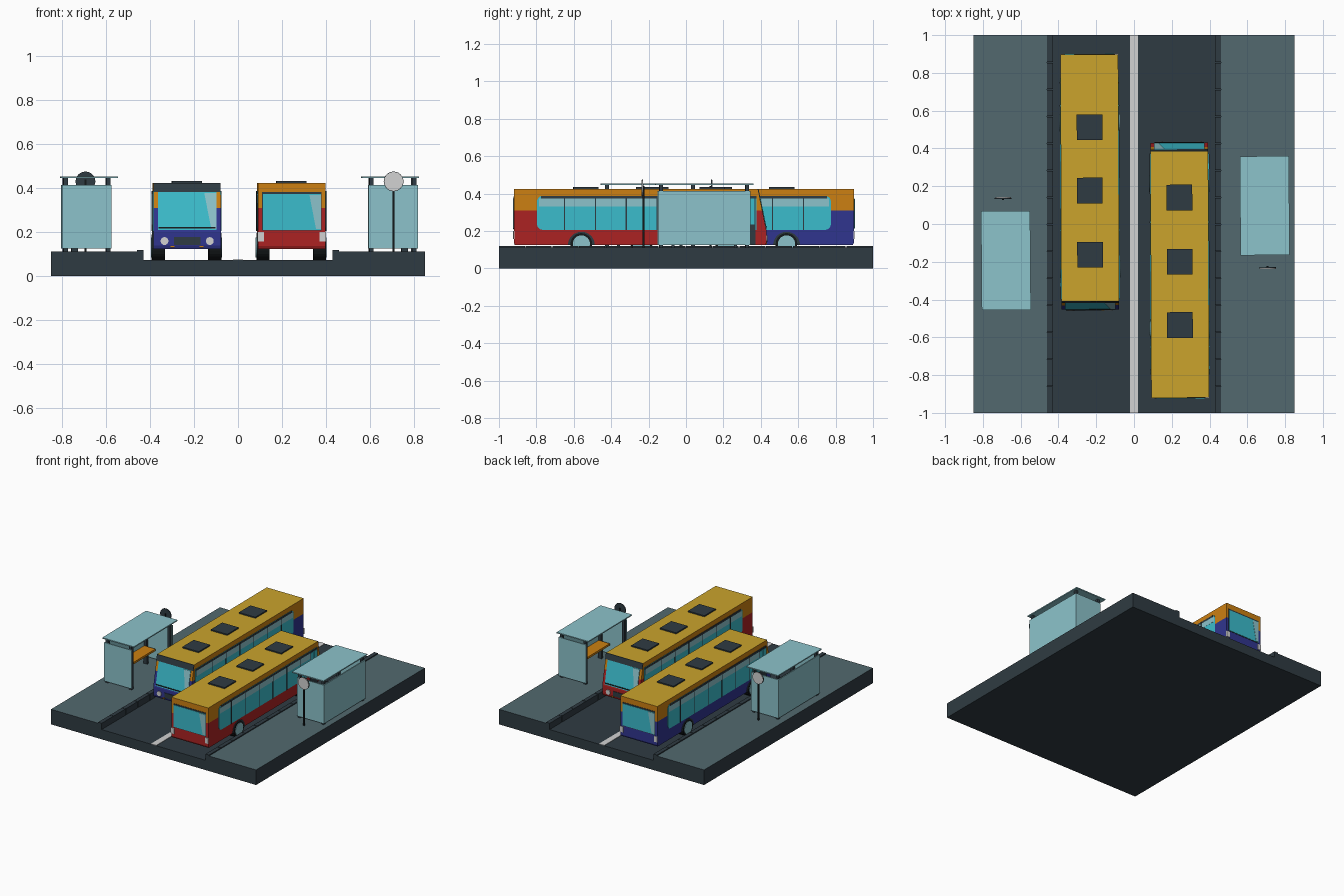
import bpy, bmesh, math
from mathutils import Matrix, Vector

if "Cube" in bpy.data.objects:
    bpy.data.objects.remove(bpy.data.objects["Cube"])


def material(name, hexcol):
    lin = []
    for i in (0, 2, 4):
        c = int(hexcol[i:i + 2], 16) / 255
        lin.append(c / 12.92 if c <= 0.04045 else ((c + 0.055) / 1.055) ** 2.4)
    m = bpy.data.materials.new(name)
    m.diffuse_color = (*lin, 1)
    m.use_nodes = True
    m.node_tree.nodes["Principled BSDF"].inputs["Base Color"].default_value = m.diffuse_color
    return m


SLATE = material("dark_slate", "2f3b42")
PAVE = material("pavement_grey", "52696f")
WHITE = material("white", "d2d2d2")
BLACK = material("black", "14181a")
RED = material("red", "ac2222")
BLUE = material("blue", "30358f")
ORANGE = material("orange", "cc8012")
YELLOW = material("roof_yellow", "cba42c")
GLASS = material("cyan_glass", "3bbccc")
PALE = material("pale_glass", "8cc3cb")

M = Matrix.Identity(4)   # placement of the group being built


def finish(name, bm, *mats):
    bmesh.ops.recalc_face_normals(bm, faces=bm.faces)
    bm.transform(M)
    me = bpy.data.meshes.new(name)
    bm.to_mesh(me)
    bm.free()
    for m in mats:
        me.materials.append(m)
    ob = bpy.data.objects.new(name, me)
    bpy.context.collection.objects.link(ob)
    return ob


def prism_bm(pts, vec):
    """Polygon of 3D points extruded along a vector."""
    bm = bmesh.new()
    f = bm.faces.new([bm.verts.new(p) for p in pts])
    ext = bmesh.ops.extrude_face_region(bm, geom=[f], use_keep_orig=True)
    bmesh.ops.translate(bm, vec=Vector(vec), verts=[v for v in ext["geom"] if isinstance(v, bmesh.types.BMVert)])
    return bm


def prism(name, pts, vec, mat):
    return finish(name, prism_bm(pts, vec), mat)


def box(name, x, y, z, mat):
    pts = [(x[0], y[0], z[0]), (x[1], y[0], z[0]), (x[1], y[1], z[0]), (x[0], y[1], z[0])]
    return prism(name, pts, (0, 0, z[1] - z[0]), mat)


def arc(cx, cy, r, a0, a1, n):
    return [(cx + r * math.cos(math.radians(a0 + (a1 - a0) * i / n)),
             cy + r * math.sin(math.radians(a0 + (a1 - a0) * i / n))) for i in range(n + 1)]


def disc(name, axis, c, r, depth, mat, n=24):
    """Cylinder starting at c, running by depth along x or y."""
    ring = arc(0, 0, r, 0, 360, n)[:-1]
    if axis == 'x':
        return prism(name, [(c[0], c[1] + a, c[2] + b) for a, b in ring], (depth, 0, 0), mat)
    return prism(name, [(c[0] + a, c[1], c[2] + b) for a, b in ring], (0, depth, 0), mat)


# ---- street ----
box("road_slab", (-0.85, 0.85), (-1, 1), (0, 0.073), SLATE)
box("centre_line", (-0.022, 0.022), (-1, 1), (0.073, 0.076), WHITE)
for s in (-1, 1):
    bm = prism_bm([(s * 0.46, -1, 0.073), (s * 0.85, -1, 0.073), (s * 0.85, 1, 0.073), (s * 0.46, 1, 0.073)],
                  (0, 0, 0.04))
    bmesh.ops.recalc_face_normals(bm, faces=bm.faces)
    for f in bm.faces:
        f.material_index = 1 if f.normal.z > 0.5 else 0
    finish("sidewalk", bm, SLATE, PAVE)
    pitch = 2 / 14
    for i in range(14):
        y = -1 + i * pitch
        box("curb_stone", (s * 0.43, s * 0.46), (y, y + pitch - (0.004 if i < 13 else 0)), (0.073, 0.12), SLATE)

# ---- bus, facing -y in its own frame ----
HW, HL = 0.153, 0.675
Z0, ZK, ZT = 0.124, 0.2, 0.425


def front_y(z):
    return -HL + max(0, z - ZK) / (ZT - ZK) * 0.046


def front_plate(name, xz, t, mat):
    prism(name, [(x, front_y(z) + 0.002, z) for x, z in xz], (0, -t - 0.002, 0), mat)


def rear_plate(name, xz, t, mat):
    prism(name, [(x, HL - 0.002, z) for x, z in xz], (0, t + 0.002, 0), mat)


def rect(a0, a1, b0, b1):
    return [(a0, b0), (a1, b0), (a1, b1), (a0, b1)]


def side_plate(name, s, yz, t, mat):
    prism(name, [(s * (HW - 0.002), y, z) for y, z in yz], (s * (t + 0.002), 0, 0), mat)


def bus(tag, paint):
    # body shell: lower paint, orange upper band, yellow roof
    prof = [(-HL + 0.006, Z0), (-HL, 0.14), (-HL, ZK), (front_y(ZT), ZT), (HL, ZT), (HL, 0.137), (HL - 0.006, Z0)]
    bm = prism_bm([(-HW, y, z) for y, z in prof], (2 * HW, 0, 0))
    bmesh.ops.bisect_plane(bm, geom=bm.verts[:] + bm.edges[:] + bm.faces[:],
                           plane_co=(0, 0, 0.31), plane_no=(0, 0, 1))
    for f in bm.faces:
        z = f.calc_center_median().z
        f.material_index = 2 if z > ZT - 0.001 else 1 if z > 0.31 else 0
    finish(tag + "_body", bm, paint, ORANGE, YELLOW)

    # roof hatches
    for y in (-0.385, -0.045, 0.29):
        box(tag + "_roof_hatch", (-0.068, 0.068), (y - 0.068, y + 0.068), (ZT, ZT + 0.009), SLATE)

    # windscreen, visor band and front details
    front_plate(tag + "_visor_band", rect(-HW, HW, 0.382, ZT), 0.003, SLATE)
    front_plate(tag + "_windscreen", rect(-0.133, 0.133, 0.21, 0.382), 0.003, GLASS)
    front_plate(tag + "_windscreen_glint", [(0.11, 0.215), (0.133, 0.215), (0.133, 0.378), (0.078, 0.378)], 0.005, PALE)
    front_plate(tag + "_wiper", rect(-0.13, 0.13, 0.217, 0.223), 0.007, BLACK)
    front_plate(tag + "_grille", rect(-0.06, 0.06, 0.142, 0.178), 0.004, SLATE)
    for s in (-1, 1):
        disc(tag + "_headlight", 'y', (s * 0.103, -HL, 0.16), 0.018, -0.006, WHITE, 16)
        front_plate(tag + "_indicator", rect(s * 0.066 - 0.009, s * 0.066 + 0.009, 0.131, 0.138), 0.004, ORANGE)

    # rear window and lamps
    rear_plate(tag + "_rear_frame", rect(-0.135, 0.135, 0.207, 0.384), 0.002, SLATE)
    rear_plate(tag + "_rear_window", rect(-0.132, 0.132, 0.211, 0.374), 0.004, GLASS)
    rear_plate(tag + "_rear_glint", [(-0.11, 0.215), (-0.132, 0.215), (-0.132, 0.37), (-0.08, 0.37)], 0.006, PALE)
    for s in (-1, 1):
        rear_plate(tag + "_rear_lamp", rect(s * 0.127, s * 0.155, 0.157, 0.2), 0.004, WHITE)

    # side windows with rounded rear corners
    for s in (-1, 1):
        yf, yr, z0, z1, r = -0.62, 0.552, 0.206, 0.388, 0.03
        outline = [(yf, z0)] + arc(yr - r, z0 + r, r, -90, 0, 5) + arc(yr - r, z1 - r, r, 0, 90, 5) + [(yf, z1)]
        side_plate(tag + "_side_window", s, outline, 0.003, GLASS)
        side_plate(tag + "_window_top_frame", s, rect(yf, yr - 0.022, 0.373, z1), 0.004, SLATE)
        side_plate(tag + "_upper_pane", s, rect(yf + 0.01, yr - 0.01, 0.332, 0.373), 0.004, PALE)
        for i in range(6):
            y = -0.42 + i * 0.165
            side_plate(tag + "_window_pillar", s, rect(y - 0.003, y + 0.003, z0, z1), 0.005, SLATE)
        # wheels and arches
        for y in (-0.46, 0.315):
            side_plate(tag + "_wheel_arch", s, arc(y, Z0, 0.072, 0, 180, 16), 0.003, SLATE)
            disc(tag + "_tyre", 'x', (s * 0.1, y, 0.131), 0.058, s * 0.057, BLACK)
            disc(tag + "_hub", 'x', (s * 0.157, y, 0.131), 0.046, s * 0.003, PALE)

    # kerb-side door
    side_plate(tag + "_door", -1, rect(-0.615, -0.535, Z0, 0.385), 0.006, SLATE)
    for y in (-0.611, -0.573):
        side_plate(tag + "_door_glass", -1, rect(y, y + 0.034, 0.235, 0.375), 0.008, GLASS)


M = Matrix.Translation((-0.234, 0.222, 0)) @ Matrix.Rotation(0.004, 4, 'Z')
bus("blue_bus", BLUE)
M = Matrix.Translation((0.242, -0.245, 0)) @ Matrix.Rotation(math.pi + 0.004, 4, 'Z')
bus("red_bus", RED)


# ---- bus shelter with stop sign, open toward +x in its own frame ----
def shelter():
    g = 0.113
    box("shelter_roof", (-0.13, 0.13), (-0.262, 0.262), (0.446, 0.454), PALE)
    box("shelter_back_wall", (-0.124, -0.116), (-0.248, 0.248), (0.125, 0.414), PALE)
    for s in (-1, 1):
        box("shelter_side_wall", (-0.124, 0.1), (s * 0.24, s * 0.248), (0.125, 0.414), PALE)
        for x in (-0.107, 0.087):
            box("shelter_post", (x - 0.01, x + 0.01), (s * 0.22, s * 0.24), (g, 0.446), SLATE)
        box("bench_leg", (-0.08, -0.05), (s * 0.16, s * 0.175), (g, 0.2), SLATE)
    box("bench_seat", (-0.112, -0.02), (-0.215, 0.215), (0.2, 0.215), ORANGE)
    # stop sign
    x, y = -0.013, 0.33
    disc("sign_back", 'y', (x, y - 0.004, 0.431), 0.045, 0.005, SLATE)
    disc("sign_face", 'y', (x, y + 0.001, 0.431), 0.043, 0.004, WHITE)
    box("sign_pole", (x - 0.005, x + 0.005), (y - 0.01, y - 0.001), (g, 0.44), BLACK)


M = Matrix.Translation((-0.678, -0.193, 0)) @ Matrix.Rotation(0.008, 4, 'Z')
shelter()
M = Matrix.Translation((0.692, 0.097, 0)) @ Matrix.Rotation(math.pi + 0.008, 4, 'Z')
shelter()
